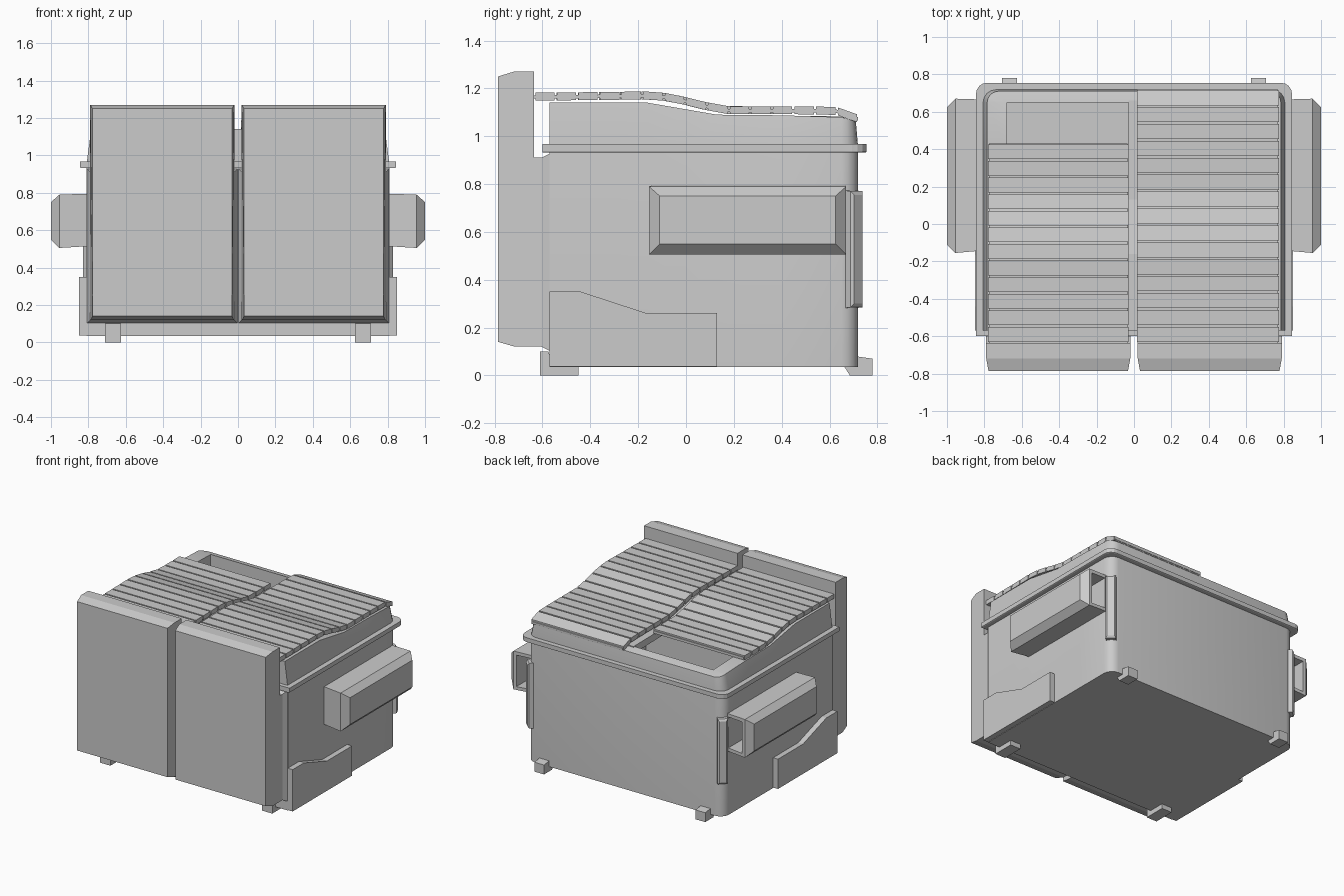
import bpy, bmesh, math
from mathutils import Vector

if "Cube" in bpy.data.objects:
    bpy.data.objects.remove(bpy.data.objects["Cube"])

metal = bpy.data.materials.new("grey paint")
metal.use_nodes = True
GREY = (0.6, 0.6, 0.6, 1)
metal.diffuse_color = GREY
metal.node_tree.nodes["Principled BSDF"].inputs["Base Color"].default_value = GREY


def finish(name, bm, mirror=False, smooth=False):
    bmesh.ops.remove_doubles(bm, verts=bm.verts, dist=0.0005)
    bmesh.ops.recalc_face_normals(bm, faces=bm.faces)
    mesh = bpy.data.meshes.new(name)
    bm.to_mesh(mesh)
    bm.free()
    obj = bpy.data.objects.new(name, mesh)
    bpy.context.collection.objects.link(obj)
    mesh.materials.append(metal)
    if mirror:
        obj.modifiers.new("Mirror", 'MIRROR')
    if smooth:
        bpy.ops.object.select_all(action='DESELECT')
        obj.select_set(True)
        bpy.context.view_layer.objects.active = obj
        bpy.ops.object.shade_smooth_by_angle(angle=math.radians(32))
    return obj


def loft(rings, bm=None):
    """Skin a stack of equal-length point rings and cap both ends."""
    bm = bm or bmesh.new()
    rows = [[bm.verts.new(p) for p in ring] for ring in rings]
    for a, b in zip(rows, rows[1:]):
        for i in range(len(a)):
            j = (i + 1) % len(a)
            bm.faces.new((a[i], a[j], b[j], b[i]))
    bm.faces.new(rows[0][::-1])
    bm.faces.new(rows[-1])
    return bm


def slab(profile, x0, x1, bm=None):
    """Extrude a (y, z) profile along x."""
    return loft([[(x, y, z) for y, z in profile] for x in (x0, x1)], bm)


def rect(a0, a1, b0, b1):
    return [(a0, b0), (a1, b0), (a1, b1), (a0, b1)]


def interp(path, y):
    for (ya, za), (yb, zb) in zip(path, path[1:]):
        if y <= yb:
            return za + (zb - za) * (max(y, ya) - ya) / (yb - ya)
    return path[-1][1]


def outline(half, front, back, radius):
    """Plan shape: square front corners, rounded back corners."""
    side = [(half, y) for y in (front, -0.3, -0.16, 0, 0.13, 0.4)]
    for i in range(5):
        t = i * math.pi / 8
        side.append((half - radius + radius * math.cos(t),
                     back - radius + radius * math.sin(t)))
    return side + [(-x, y) for x, y in reversed(side)]


# Hollow bin with tapered, sloping top
TOP = [(-0.57, 1.14), (-0.16, 1.14), (0.13, 1.09), (0.63, 1.085), (0.72, 1.06)]
wall = outline(0.81, -0.57, 0.72, 0.07)
lip = outline(0.785, -0.57, 0.71, 0.06)
mouth = [(max(-0.68, min(0.68, x)), max(-0.5, min(0.65, y))) for x, y in lip]
bm = loft([
    [(x, y, 0.035) for x, y in wall],
    [(x, y, 0.95) for x, y in wall],
    [(x, y, interp(TOP, y)) for x, y in lip],
    [(x, y, interp(TOP, y)) for x, y in mouth],
    [(x, y, 0.1) for x, y in mouth]])
finish("bin_body", bm, smooth=True)

# Rim band round the bin
band = outline(0.845, -0.6, 0.755, 0.06)
finish("rim_band", loft([[(x, y, z) for x, y in outline(h, -0.6, b, 0.06)]
                         for h, b, z in ((0.84, 0.75, 0.932), (0.845, 0.755, 0.94),
                                         (0.845, 0.755, 0.96), (0.84, 0.75, 0.968))][:1]
                        + [[(x, y, z) for x, y in band] for z in (0.935, 0.967)]))
# Open the band so that the mouth stays clear
rim = bpy.data.objects["rim_band"]
bm = bmesh.new()
bm.from_mesh(rim.data)
caps = [f for f in bm.faces if abs(f.normal.z) > 0.9 and len(f.verts) > 4]
bmesh.ops.delete(bm, geom=caps, context='FACES_ONLY')
edges = [e for e in bm.edges if e.is_boundary]
new = bmesh.ops.extrude_edge_only(bm, edges=edges)["geom"]
for v in [g for g in new if isinstance(g, bmesh.types.BMVert)]:
    v.co.x *= 0.93
    v.co.y *= 0.93
bm.to_mesh(rim.data)
bm.free()

# Bar dividing the two openings
finish("centre_bar", slab([(-0.52, 1.05), (0.66, 1.03), (0.66, 1.083), (0.13, 1.088),
                           (-0.16, 1.138), (-0.52, 1.138)], -0.03, 0.03))

# Front backing plates with bevelled borders
finish("front_plate", loft([
    [(x, -0.565, z) for x, z in rect(0, 0.81, 0.1, 0.93)],
    [(x, -0.605, z) for x, z in rect(0.02, 0.79, 0.12, 0.91)]]), mirror=True)

# Tall front panels, chamfered towards the front
bm = slab([(-0.635, 1.27), (-0.72, 1.27), (-0.785, 1.25), (-0.785, 0.14),
           (-0.715, 0.12), (-0.6, 0.12), (-0.6, 0.91), (-0.635, 0.91)], 0.02, 0.79)
for v in bm.verts:
    if v.co.y < -0.75:
        v.co.x += 0.012 if v.co.x < 0.4 else -0.012
finish("front_panel", bm, mirror=True)

# Fork pockets, open at the back
bm = loft([[(x, y, z) for y, z in rect(*r)] for x, r in (
    (0.79, (-0.14, 0.665, 0.515, 0.795)),
    (0.955, (-0.155, 0.67, 0.505, 0.79)),
    (1.0, (-0.11, 0.625, 0.55, 0.75)))])
bmesh.ops.recalc_face_normals(bm, faces=bm.faces)
end = [f for f in bm.faces if f.normal.y > 0.9]
bmesh.ops.inset_individual(bm, faces=end, thickness=0.035)
hole = bmesh.ops.extrude_discrete_faces(bm, faces=end)["faces"]
bmesh.ops.translate(bm, verts=hole[0].verts[:], vec=(0, -0.7, 0))
finish("fork_pocket", bm, mirror=True)

# Stepped reinforcing plates low on the sides
finish("side_plate", slab([(-0.57, 0.038), (0.13, 0.038), (0.13, 0.26), (-0.165, 0.26),
                           (-0.44, 0.35), (-0.57, 0.35)], 0.8, 0.85), mirror=True)

# Upright guards set diagonally on the back corners
out = Vector((1, 1, 0)).normalized()
along = Vector((-1, 1, 0)).normalized()
base = Vector((0.785, 0.695, 0))
rings = []
for d, half, low, high in ((-0.03, 0.035, 0.28, 0.775), (0.025, 0.035, 0.285, 0.77),
                           (0.035, 0.025, 0.3, 0.755)):
    rings.append([base + out * d + along * a + Vector((0, 0, z))
                  for a, z in rect(-half, half, low, high)])
finish("corner_guard", loft(rings), mirror=True)

# Feet
finish("front_foot", slab([(-0.61, 0), (-0.45, 0), (-0.45, 0.05), (-0.56, 0.05),
                           (-0.575, 0.1), (-0.61, 0.1)], 0.625, 0.71), mirror=True)
finish("back_foot", slab([(0.685, 0), (0.78, 0), (0.78, 0.07), (0.71, 0.08),
                          (0.66, 0.04)], 0.625, 0.705), mirror=True)

# Slatted lids following a wavy line
WAVE = [(-0.64, 1.182), (-0.3, 1.185), (-0.16, 1.188), (-0.06, 1.178), (0.07, 1.145),
        (0.18, 1.125), (0.5, 1.125), (0.63, 1.122), (0.72, 1.09)]


def lid(name, x0, x1, y0, y1, count):
    bm = bmesh.new()
    pitch = (y1 - y0) / count
    for i in range(count):
        a, b = y0 + i * pitch, y0 + (i + 1) * pitch
        for lo, hi, top, low, side in ((a + 0.005, b - 0.005, 0, 0.033, 0),
                                       (a, b, 0.011, 0.025, 0.004)):
            za, zb = interp(WAVE, lo), interp(WAVE, hi)
            slab([(lo, za - low), (hi, zb - low), (hi, zb - top), (lo, za - top)],
                 x0 + side, x1 - side, bm)
    finish(name, bm)


lid("left_lid", 0.015, 0.775, -0.635, 0.72, 15)
lid("right_lid", -0.78, -0.03, -0.635, 0.43, 12)
